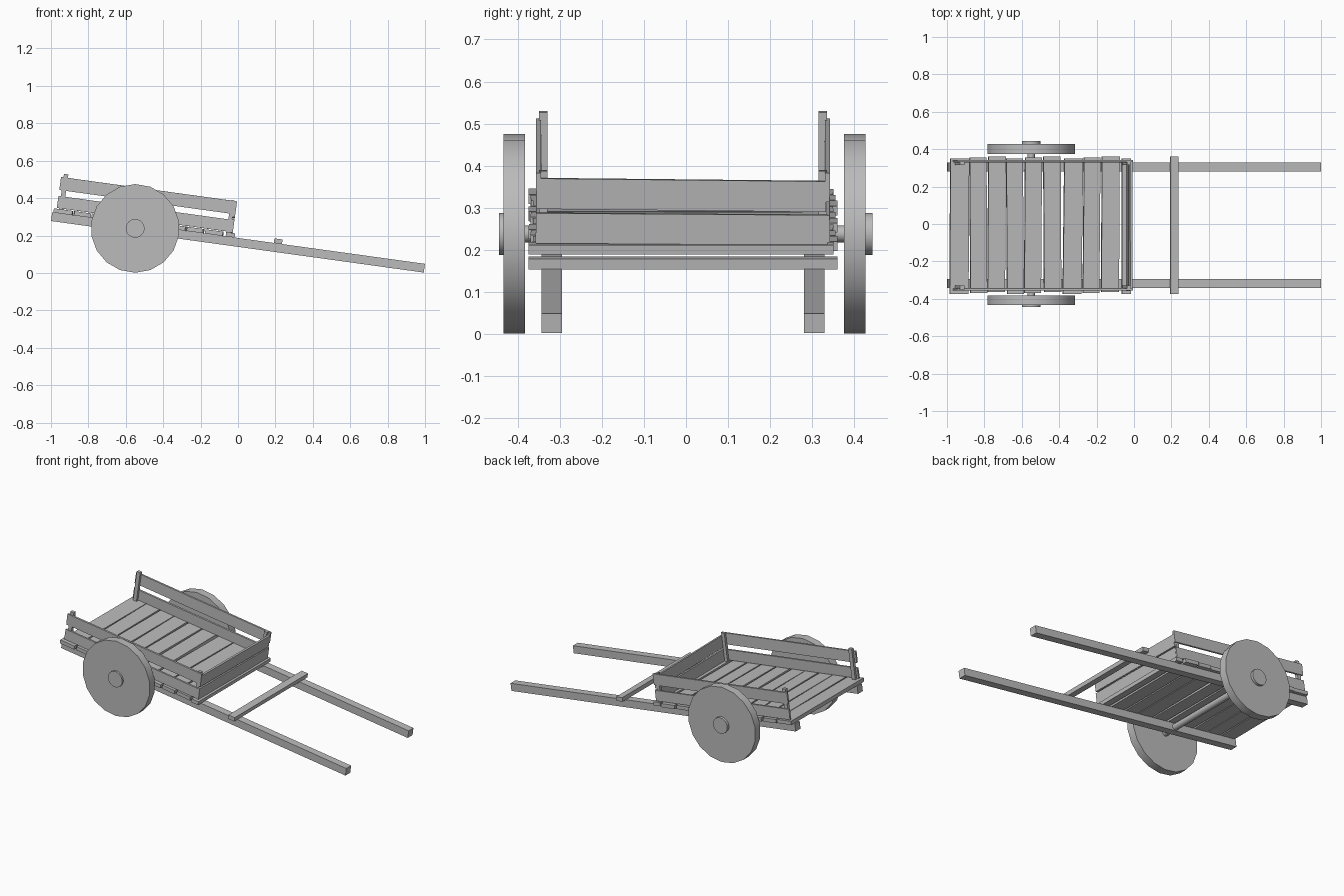
import bpy
from math import radians, pi
from mathutils import Matrix, Vector

if "Cube" in bpy.data.objects:
    bpy.data.objects.remove(bpy.data.objects["Cube"])

wood = bpy.data.materials.new("grey_wood")
wood.use_nodes = True
GREY = (0.5, 0.5, 0.5, 1)
wood.diffuse_color = GREY
wood.node_tree.nodes["Principled BSDF"].inputs["Base Color"].default_value = GREY

MID = -0.007  # sideways centre of the frame
# The whole body slopes down towards the handle ends
TILT = Matrix.Translation((0, MID, 0.163)) @ Matrix.Rotation(radians(7.87), 4, 'Y')


def board(name, x, y, z, yaw=0, roll=0):
    """Box from (min, max) ranges in the sloping frame, turned about its centre."""
    centre = Vector([(a + b) / 2 for a, b in (x, y, z)])
    size = [b - a for a, b in (x, y, z)]
    bpy.ops.mesh.primitive_cube_add(size=1)
    ob = bpy.context.object
    ob.name = name
    ob.data.materials.append(wood)
    ob.data.transform(Matrix.Diagonal((*size, 1)))
    ob.matrix_world = (TILT @ Matrix.Translation(centre)
                       @ Matrix.Rotation(radians(yaw), 4, 'Z')
                       @ Matrix.Rotation(radians(roll), 4, 'X'))
    return ob


def disc(name, radius, y0, y1, sides=18):
    """Cylinder lying along y on the axle line."""
    bpy.ops.mesh.primitive_cylinder_add(
        vertices=sides, radius=radius, depth=abs(y1 - y0),
        location=(-0.55, (y0 + y1) / 2, 0.238), rotation=(pi / 2, 0, 0))
    ob = bpy.context.object
    ob.name = name
    ob.data.materials.append(wood)
    bpy.ops.object.shade_smooth_by_angle(angle=radians(30))
    return ob


# Floor planks: start, end and slight yaw of each
planks = [(-.998, -.897, -.3), (-.89, -.8, .3), (-.793, -.7, -.3), (-.692, -.603, .4),
          (-.595, -.505, -.4), (-.492, -.4, .3), (-.385, -.285, -.7), (-.278, -.19, -.5),
          (-.18, -.085, -.3), (-.07, -.022, 0)]
for i, (a, b, yaw) in enumerate(planks):
    shift = 0.005 * (i % 3 - 1)
    board(f"floor_plank_{i + 1}", (a, b), (-.362 + shift, .362 + shift), (.023, .046), yaw)

# Parts repeated on both sides
for side, s in (("right", -1), ("left", 1)):
    def span(a, b):
        return tuple(sorted((s * a, s * b)))

    board(side + "_shaft", (-1.006, 1.006), span(.288, .336), (-.0235, .0235))
    board(side + "_lower_rail", (-.985, -.037), span(.337, .349), (.05, .115), roll=s)
    board(side + "_upper_rail", (-.985, -.035), span(.337, .349), (.147, .217), roll=-s)
    board(side + "_rear_post", (-.972, -.948), span(.322, .342), (.04, .236))
    board(side + "_front_post", (-.068, -.048), span(.322, .342), (.02, .22))
    disc(side + "_wheel", .237, s * .379 - .0035, s * .43 - .0035)
    disc(side + "_hub", .05, s * .42 - .001, s * .444 - .001)

# Front boards, slightly crooked
board("front_lower_board", (-.048, -.035), (-.35, .343), (.046, .118), roll=-.4)
board("front_upper_board", (-.048, -.035), (-.348, .34), (.127, .2), roll=-.6)

# Crossbar between the shafts, and the axle
board("crossbar", (.19, .234), (-.367, .367), (.023, .048))
disc("axle", .02, -.39, .38, 12)
